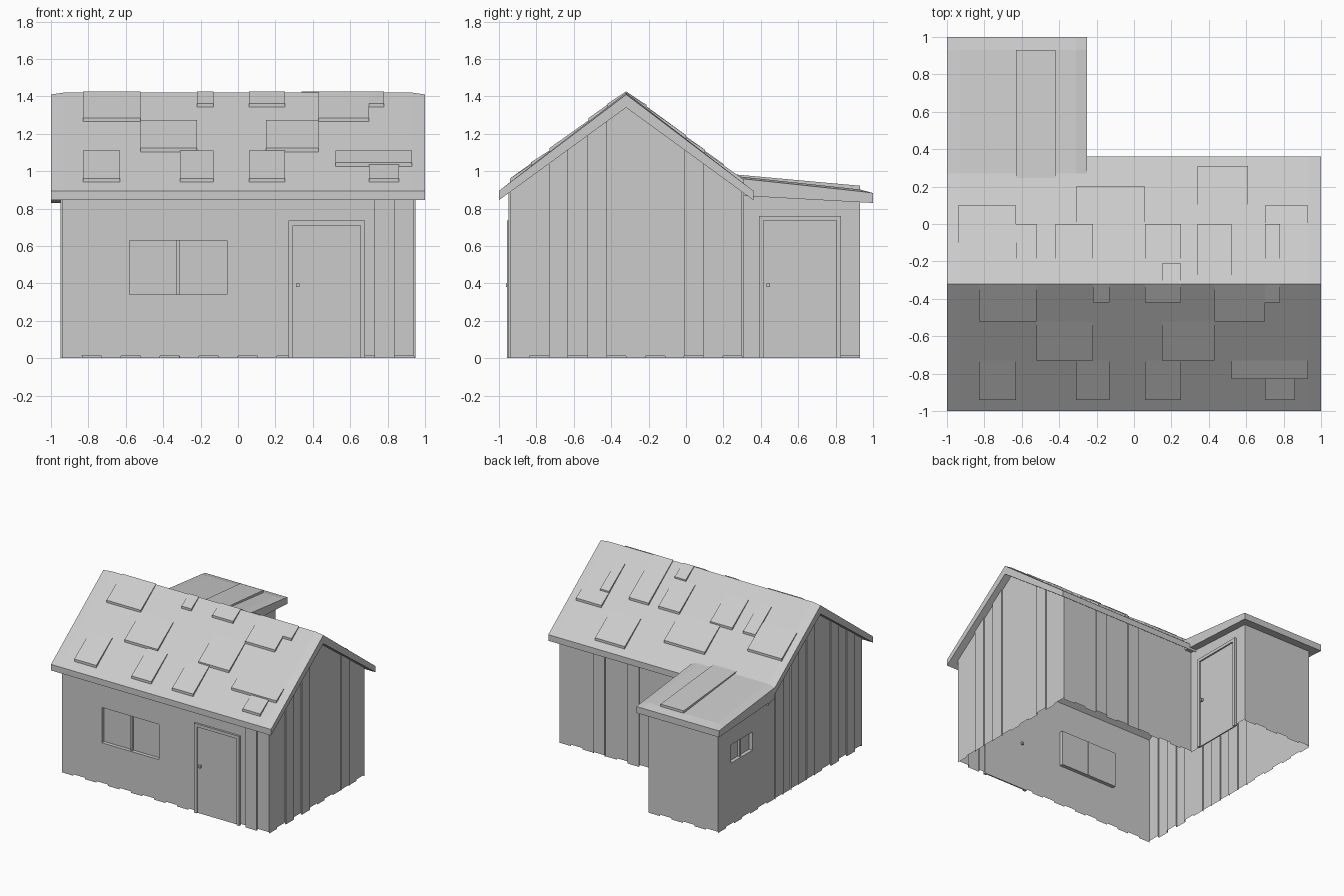
import bpy, bmesh
from mathutils import Vector

if "Cube" in bpy.data.objects:
    bpy.data.objects.remove(bpy.data.objects["Cube"])

RIDGE = -0.32


def roof_top(x, y):
    return 1.418 - 0.768 * abs(y - RIDGE)


def roof_under(y):
    return 1.34 - 0.725 * abs(y - RIDGE)


def lean_top(x, y):
    return 0.97 - 0.108 * (y - 0.30)


def lean_under(y):
    return 0.868 - 0.054 * (y - 0.30)


def finish(name, bm):
    me = bpy.data.meshes.new(name)
    bm.to_mesh(me)
    bm.free()
    ob = bpy.data.objects.new(name, me)
    bpy.context.collection.objects.link(ob)
    return ob


def hexa(bm, bottom, top):
    """Six-sided solid from two rings of four points."""
    b = [bm.verts.new(p) for p in bottom]
    t = [bm.verts.new(p) for p in top]
    fs = [bm.faces.new(b[::-1]), bm.faces.new(t)]
    for i in range(4):
        j = (i + 1) % 4
        fs.append(bm.faces.new((b[i], b[j], t[j], t[i])))
    bmesh.ops.recalc_face_normals(bm, faces=fs)


class Frame:
    """Wall coordinates: u along the wall, z up, d outwards."""
    def __init__(self, a, b):
        self.o = Vector((*a, 0))
        v = Vector((*b, 0)) - self.o
        self.length = v.length
        self.u = v.normalized()
        self.n = self.u.cross(Vector((0, 0, 1)))

    def p(self, u, z, d=0):
        return self.o + self.u * u + self.n * d + Vector((0, 0, z))

    def box(self, bm, u0, u1, z0, z1, d0, d1):
        ring = lambda d: [self.p(u0, z0, d), self.p(u1, z0, d), self.p(u1, z1, d), self.p(u0, z1, d)]
        hexa(bm, ring(d0), ring(d1))


def plank_wall(name, f, under, planks, hole=None):
    """Single sheet of vertical boards, '1' boards standing slightly proud."""
    bm = bmesh.new()
    quad = lambda pts: bm.faces.new([bm.verts.new(p) for p in pts])
    w = f.length / len(planks)
    top = lambda u: under(f.p(u, 0).y) + 0.012
    prev = 0
    for i, c in enumerate(planks + "0"):
        d, u0, u1 = 0.01 * int(c), i * w, (i + 1) * w
        if d != prev:
            quad([f.p(u0, 0, prev), f.p(u0, 0, d), f.p(u0, top(u0), d), f.p(u0, top(u0), prev)])
        if i < len(planks):
            z = 0.012 * (i % 2)
            quad([f.p(u0, z, d), f.p(u1, z, d), f.p(u1, top(u1), d), f.p(u0, top(u0), d)])
        prev = d
    if hole:
        u0, u1, z0, z1 = hole
        for co, no in ((f.p(u0, 0), f.u), (f.p(u1, 0), f.u), (f.p(0, z0), (0, 0, 1)), (f.p(0, z1), (0, 0, 1))):
            bmesh.ops.bisect_plane(bm, geom=bm.verts[:] + bm.edges[:] + bm.faces[:], plane_co=co, plane_no=no)
        gone = []
        for fc in bm.faces:
            c = fc.calc_center_median()
            if u0 < (c - f.o).dot(f.u) < u1 and z0 < c.z < z1:
                gone.append(fc)
        bmesh.ops.delete(bm, geom=gone, context='FACES')
    finish(name, bm)


def window(name, f, u0, u1, z0, z1):
    bm = bmesh.new()
    D = 0.03
    c = [(u0, z0), (u1, z0), (u1, z1), (u0, z1)]
    for i in range(4):
        a, b = c[i], c[(i + 1) % 4]
        bm.faces.new([bm.verts.new(f.p(*q)) for q in ((*a, 0), (*b, 0), (*b, -D), (*a, -D))])
    bm.faces.new([bm.verts.new(f.p(*q, -D)) for q in c])
    m = (u0 + u1) / 2
    f.box(bm, m - 0.008, m + 0.008, z0, z1, -D - 0.005, -0.012)
    finish(name, bm)


def door(name, f, u0, u1, h):
    bm = bmesh.new()
    t = 0.025
    f.box(bm, u0 + t, u1 - t, 0, h - t, -0.006, 0.004)
    f.box(bm, u0, u0 + t, 0, h, -0.006, 0.016)
    f.box(bm, u1 - t, u1, 0, h, -0.006, 0.016)
    f.box(bm, u0, u1, h - t, h, -0.006, 0.016)
    f.box(bm, u0 + 0.04, u0 + 0.058, 0.38, 0.40, -0.02, 0.022)
    finish(name, bm)


# Walls: L-shaped outline, open underneath
X, Y0, Y1, Y2, XL = 0.94, -0.94, 0.30, 0.93, -0.31
front = Frame((-X, Y0), (X, Y0))
right = Frame((X, Y0), (X, Y1))
back = Frame((X, Y1), (XL, Y1))
porch_right = Frame((XL, Y1), (XL, Y2))
porch_back = Frame((XL, Y2), (-X, Y2))
porch_left = Frame((-X, Y2), (-X, Y1))
left = Frame((-X, Y1), (-X, Y0))

plank_wall("front_wall", front, roof_under, "000000000000000010", (0.36, 0.88, 0.34, 0.63))
plank_wall("right_gable_wall", right, roof_under, "001010000100")
plank_wall("back_wall", back, roof_under, "000100100000")
plank_wall("annex_right_wall", porch_right, lean_under, "000000")
plank_wall("annex_back_wall", porch_back, lean_under, "000000")
plank_wall("annex_left_wall", porch_left, lean_under, "000000", (0.17, 0.45, 0.51, 0.66))
plank_wall("left_gable_wall", left, roof_under, "010101001010")

window("front_window", front, 0.36, 0.88, 0.34, 0.63)
window("annex_window", porch_left, 0.17, 0.45, 0.51, 0.66)
door("front_door", front, 1.21, 1.62, 0.735)
door("annex_door", porch_right, 0.09, 0.53, 0.76)


def loft(name, sections):
    """Skin closed sections of equal point count and cap both ends."""
    bm = bmesh.new()
    rings = [[bm.verts.new(p) for p in s] for s in sections]
    n = len(rings[0])
    for r, s in zip(rings, rings[1:]):
        for i in range(n):
            bm.faces.new((r[i], r[(i + 1) % n], s[(i + 1) % n], s[i]))
    bm.faces.new(rings[0])
    bm.faces.new(rings[-1])
    bmesh.ops.recalc_face_normals(bm, faces=bm.faces[:])
    finish(name, bm)


# Roofs, dipping slightly at the verges
main = []
for x, dip in ((-1, 0.01), (-0.93, 0), (0.93, 0), (1, 0.01)):
    main.append([(x, -1, 0.895), (x, RIDGE, 1.42 - dip), (x, 0.36, 0.895),
                 (x, 0.36, 0.845), (x, RIDGE, 1.34), (x, -1, 0.845)])
loft("main_roof", main)
annex = []
for x, dip in ((-1, 0.01), (-0.93, 0), (-0.31, 0), (-0.25, 0.01)):
    annex.append([(x, 0.27, 0.973 - dip), (x, 0.93, 0.902 - dip), (x, 1, 0.883),
                  (x, 1, 0.83), (x, 0.27, 0.87)])
loft("annex_roof", annex)


def shingles(name, rects, surf):
    """Wedges lifted at the downhill edge: x0, x1, uphill y, downhill y."""
    bm = bmesh.new()
    for x0, x1, ya, yb in rects:
        ring = lambda a, b: [(x0, ya, surf(0, ya) + a), (x1, ya, surf(0, ya) + a),
                             (x1, yb, surf(0, yb) + b), (x0, yb, surf(0, yb) + b)]
        hexa(bm, ring(-0.01, -0.01), ring(0.008, 0.02))
    finish(name, bm)


shingles("front_shingles", [
    (-.83, -.52, -.32, -.52), (-.52, -.22, -.52, -.73), (-.31, -.13, -.73, -.94),
    (-.22, -.13, -.32, -.42), (.06, .25, -.32, -.42), (.15, .43, -.52, -.73),
    (.06, .25, -.73, -.94), (.43, .70, -.32, -.52), (.70, .78, -.32, -.42),
    (-.83, -.63, -.73, -.94), (.52, .93, -.73, -.83), (.70, .86, -.83, -.94)], roof_top)
shingles("back_shingles", [
    (-.94, -.63, -.10, .10), (-.63, -.52, -.21, 0), (-.31, .06, 0, .20),
    (-.42, -.22, -.21, 0), (.06, .25, -.21, 0), (.15, .25, -.32, -.21),
    (.34, .61, .10, .31), (.34, .52, -.32, 0), (.70, .93, 0, .10), (.70, .78, -.21, 0)], roof_top)
shingles("annex_roof_panel", [(-.63, -.42, .24, .93)], lean_top)
